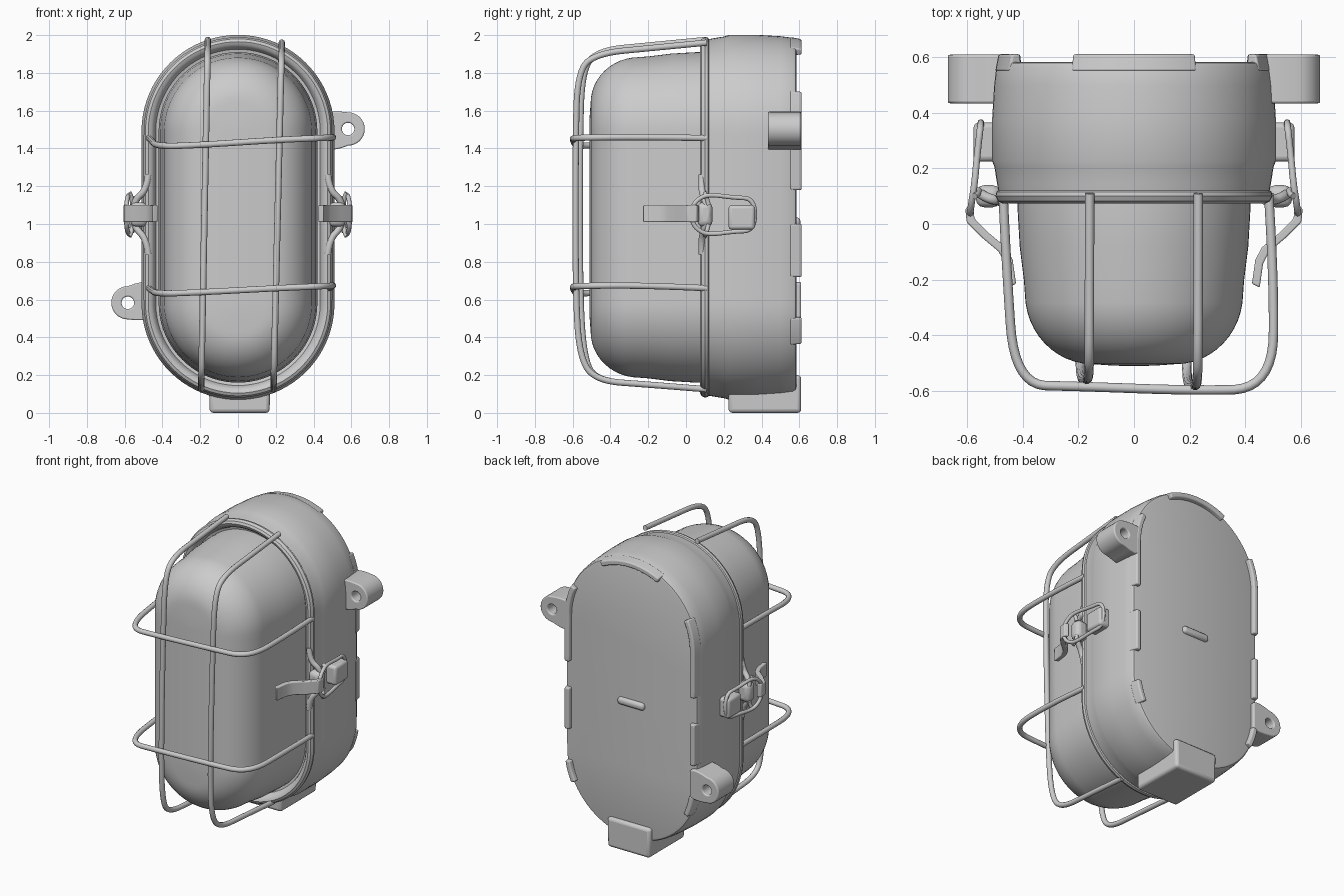
import bpy, bmesh
from math import pi, sin, cos, radians

if "Cube" in bpy.data.objects:
    bpy.data.objects.remove(bpy.data.objects["Cube"])

L, CZ = 0.455, 1.035          # half straight length and centre height of the oval
HALF = 2 * L + pi / 2         # half the nominal perimeter


def oval(r, s):
    """Point on an oval of radius r, s = distance from the middle of the right side."""
    sg, a = (1 if s >= 0 else -1), abs(s)
    if a <= L:
        return r, CZ + sg * a
    if a <= L + pi / 2:
        t = (a - L) * 2
        return r * cos(t), CZ + sg * (L + r * sin(t))
    return -r, CZ + sg * (2 * L + pi / 2 - a)


def finish(name, bm, bevel=0, angle=35):
    bmesh.ops.recalc_face_normals(bm, faces=bm.faces)
    me = bpy.data.meshes.new(name)
    bm.to_mesh(me)
    bm.free()
    ob = bpy.data.objects.new(name, me)
    bpy.context.collection.objects.link(ob)
    bpy.ops.object.select_all(action='DESELECT')
    ob.select_set(True)
    bpy.context.view_layer.objects.active = ob
    bpy.ops.object.shade_smooth_by_angle(angle=radians(angle))
    if bevel:
        m = ob.modifiers.new("bevel", 'BEVEL')
        m.width, m.segments, m.limit_method = bevel, 3, 'ANGLE'
    return ob


def skin(bm, rings, closed=True, cap_first=False, cap_last=False, loop=False):
    """Bridge successive rings of points."""
    vs = [[bm.verts.new(p) for p in r] for r in rings]
    n = len(vs[0])
    pairs = list(zip(vs, vs[1:])) + ([(vs[-1], vs[0])] if loop else [])
    for a, b in pairs:
        for i in range(n if closed else n - 1):
            j = (i + 1) % n
            bm.faces.new((a[i], a[j], b[j], b[i]))
    if cap_first:
        bm.faces.new(vs[0])
    if cap_last:
        bm.faces.new(vs[-1])


def loft(name, profile, n=128, **kw):
    bm = bmesh.new()
    rings = []
    for r, y in profile:
        pts = [oval(r, HALF * (2 * i / n - 1)) for i in range(n)]
        rings.append([(x, y, z) for x, z in pts])
    skin(bm, rings, **kw)
    return finish(name, bm)


def wire(name, pts, radius, cyclic=False):
    cu = bpy.data.curves.new(name, 'CURVE')
    cu.dimensions = '3D'
    cu.bevel_depth, cu.bevel_resolution = radius, 3
    cu.use_fill_caps = True
    sp = cu.splines.new('NURBS')
    sp.points.add(len(pts) - 1)
    for p, co in zip(sp.points, pts):
        p.co = (*co, 1)
    sp.order_u, sp.resolution_u = 3, 8
    sp.use_endpoint_u, sp.use_cyclic_u, sp.use_smooth = not cyclic, cyclic, True
    ob = bpy.data.objects.new(name, cu)
    bpy.context.collection.objects.link(ob)
    return ob


def box(name, lo, hi, bevel=0.015, taper=1.0):
    """Bevelled box; taper narrows the x size of its bottom."""
    bm = bmesh.new()
    bmesh.ops.create_cube(bm, size=1)
    for v in bm.verts:
        k = taper if v.co.z < 0 else 1
        v.co.x *= k
        v.co = [(a + b) / 2 + c * (b - a) for a, b, c in zip(lo, hi, v.co)]
    return finish(name, bm, bevel)


# housing with rolled front rim and flat back
loft("housing", [(0.40, 0.13), (0.435, 0.122), (0.445, 0.095), (0.458, 0.08), (0.475, 0.074),
                 (0.49, 0.082), (0.499, 0.1), (0.496, 0.116), (0.489, 0.121), (0.494, 0.15),
                 (0.503, 0.205), (0.511, 0.228), (0.511, 0.38), (0.504, 0.5), (0.496, 0.565),
                 (0.488, 0.58), (0.475, 0.584)], cap_last=True)

# glass dome
dome = [(0.42, 0.15), (0.42, 0.06), (0.412, -0.08), (0.397, -0.2)]
for i in range(1, 13):
    t = i / 12 * pi / 2
    dome.append((0.15 + 0.243 * cos(t), -0.25 - 0.255 * sin(t)))
dome += [(0.08, -0.51), (0.015, -0.512)]
loft("glass_dome", dome, cap_last=True)

# raised pads around the back edge
pads = [(-0.315, -0.035), (0.145, 0.68), (-0.685, -0.535)]
for k, (s0, s1) in enumerate(pads + [(1.005, 1.476)]):
    for side in ((1, -1) if k < 3 else (1,)):
        bm = bmesh.new()
        rings = []
        for i in range(13):
            s = s0 + (s1 - s0) * i / 12
            ring = []
            for r, y in ((0.45, 0.57), (0.455, 0.612), (0.488, 0.612), (0.5, 0.55)):
                x, z = oval(r, s)
                ring.append((x * side, y, z))
            rings.append(ring)
        skin(bm, rings, cap_first=True, cap_last=True)
        finish("back_pad", bm, 0.008)

# back stud and bottom cable entry block
box("back_stud", (-0.1, 0.56, 0.985), (0.1, 0.606, 1.035), 0.02)
box("bottom_entry", (-0.155, 0.225, 0.0), (0.172, 0.61, 0.2), 0.02, 0.97)

# mounting lugs with a screw hole, half-turn symmetric
for sg in (1, -1):
    cx, cz, R, n = 0.583, 0.46, 0.088, 32
    outer, inner = [], []
    for i in range(n):
        t = 2 * pi * i / n
        c, s = cos(t), sin(t)
        x = cx + R * c if c >= 0 else cx + max(-0.13, 0.2 * c)
        h = R + max(0, -c) * (0.03 if s > 0 else 0.08)
        z = s * h
        outer.append((x, z))
        inner.append((cx + 0.033 * c, 0.033 * s))
    bm = bmesh.new()
    at = lambda pts, y: [(sg * x, y, 1.043 + sg * (cz + z)) for x, z in pts]
    skin(bm, [at(outer, 0.435), at(outer, 0.61), at(inner, 0.61), at(inner, 0.435)], loop=True)
    finish("mounting_lug", bm, 0.008)

# guard: two horizontal hoops
for z, zl, ze in ((1.46, 1.41, 1.455), (0.675, 0.63, 0.66)):
    wire("guard_hoop", [(-0.472, 0.11, ze), (-0.46, -0.15, ze - 0.01), (-0.43, -0.58, zl),
                        (-0.2, -0.585, zl + 0.008), (0.2, -0.6, z - 0.015), (0.5, -0.595, z - 0.002),
                        (0.505, -0.2, z), (0.485, 0.11, ze)], 0.017)

# guard: two vertical hoops
for xt, xb, y, zt in ((-0.16, -0.195, -0.562, 1.975), (0.232, 0.188, -0.585, 1.96)):
    f = [(0.11, zt), (-0.2, zt - 0.03), (-0.46, zt - 0.055), (y + 0.01, 1.82), (y, 1.4),
         (y, 0.65), (y + 0.02, 0.3), (-0.48, 0.17), (-0.2, 0.15), (0.11, 0.125)]
    wire("guard_bar", [(xb + (xt - xb) * (z - 0.13) / 1.84, yy, z) for yy, z in f], 0.017)

# toggle latches on both sides
for sg in (1, -1):
    # lever strap
    path = [(0.425, -0.215), (0.437, -0.13), (0.46, -0.085), (0.52, -0.035), (0.575, 0.02), (0.58, 0.07)]
    bm = bmesh.new()
    rings = []
    for x, y in path:
        rings.append([(sg * (x + d), y - d * 0.5, 1.055 + w)
                      for d, w in ((0, -0.045), (0.028, -0.045), (0.028, 0.045), (0, 0.045))])
    skin(bm, rings, cap_first=True, cap_last=True)
    finish("latch_lever", bm, 0.006)
    # wire loop pulling on the catch block
    half = [(0.592, 0.03, 0.045), (0.585, 0.08, 0.095), (0.575, 0.14, 0.105),
            (0.565, 0.25, 0.09), (0.552, 0.365, 0.085)]
    loop = [(x, y, w) for x, y, w in half] + [(x, y, -w) for x, y, w in reversed(half)]
    wire("latch_loop", [(sg * x, y, 1.05 + w) for x, y, w in loop], 0.012, True)
    # catch block and pivot
    a, b = sorted((sg * 0.49, sg * 0.578))
    box("latch_catch", (a, 0.225, 0.97), (b, 0.365, 1.1), 0.018)
    a, b = sorted((sg * 0.48, sg * 0.57))
    box("latch_pivot", (a, 0.06, 0.985), (b, 0.14, 1.115), 0.03)
    # bent wire bracket joining the guard rim
    wire("latch_bracket", [(sg * x, y, z) for x, y, z in (
        (0.475, 0.085, 1.26), (0.485, 0.08, 1.18), (0.545, 0.1, 1.13), (0.555, 0.12, 1.05),
        (0.545, 0.1, 0.98), (0.485, 0.08, 0.92), (0.475, 0.085, 0.84))], 0.018)
    # upturned hook of the loop
    for e in (1, -1):
        wire("latch_hook", [(sg * 0.56, 0.12, 1.05 + e * 0.05), (sg * 0.56, 0.11, 1.05 + e * 0.09),
                            (sg * 0.575, 0.1, 1.05 + e * 0.115)], 0.012)
